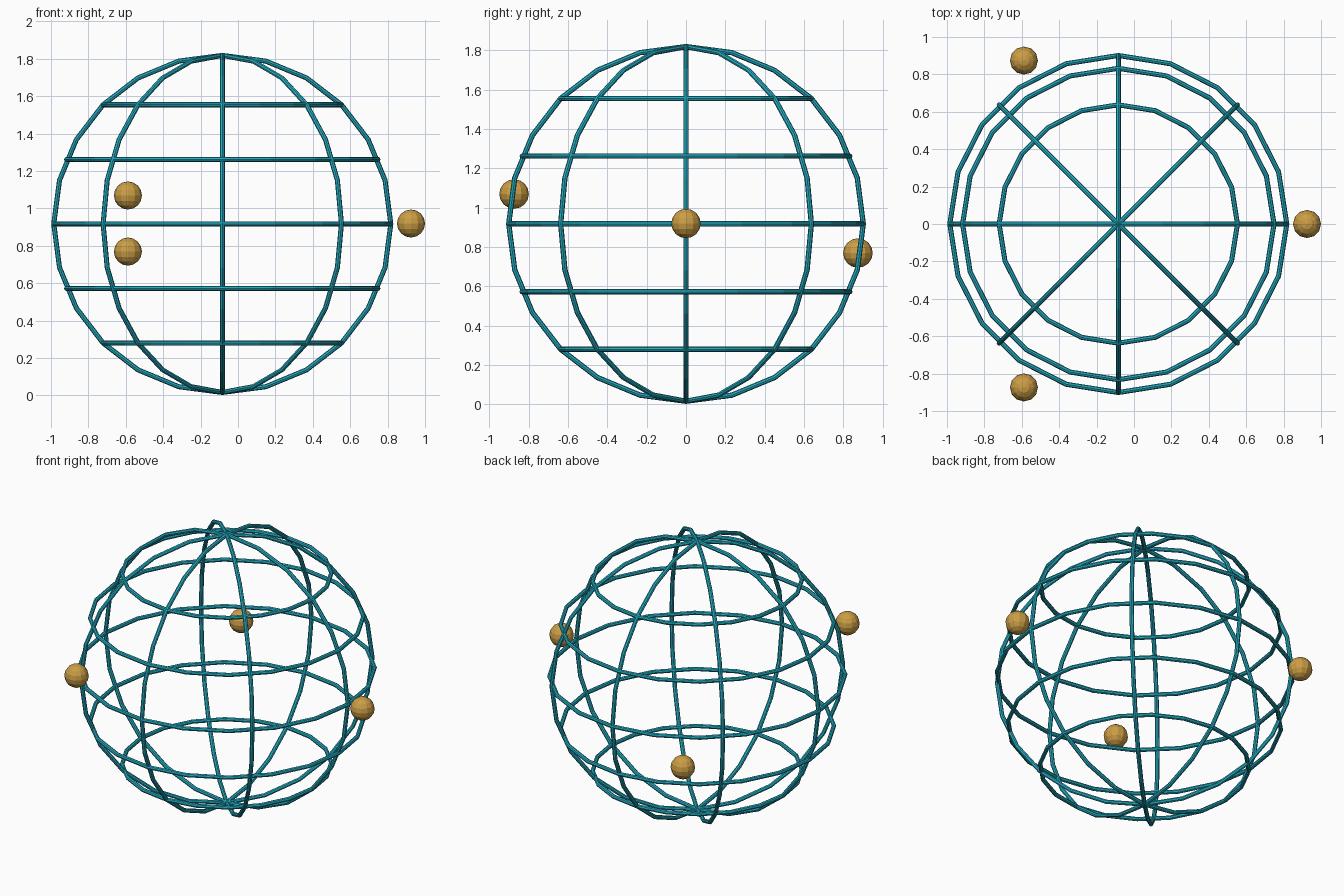
import bpy
import math

if "Cube" in bpy.data.objects:
    bpy.data.objects.remove(bpy.data.objects["Cube"])

CX, CZ = -0.084, 0.917     # globe centre
R, TUBE = 0.901, 0.0135    # globe radius, wire radius
ORBIT, BALL = 1.009, 0.075 # distance and radius of the small balls


def material(name, rgb):
    m = bpy.data.materials.new(name)
    m.diffuse_color = (*rgb, 1.0)
    m.use_nodes = True
    m.node_tree.nodes["Principled BSDF"].inputs["Base Color"].default_value = m.diffuse_color
    return m


teal = material("teal", (0.018, 0.41, 0.53))
gold = material("gold", (0.60, 0.34, 0.06))


def finish(name, mat):
    ob = bpy.context.object
    ob.name = name
    ob.data.materials.append(mat)
    return ob


def hoop(name, radius, z, segments, rotation=(0, 0, 0)):
    bpy.ops.mesh.primitive_torus_add(
        major_segments=segments, minor_segments=8,
        major_radius=radius, minor_radius=TUBE,
        location=(CX, 0, z), rotation=rotation)
    return finish(name, teal)


# upright hoops through both poles
for i in range(4):
    hoop(f"meridian_hoop_{i + 1}", R, CZ, 24,
         (math.pi / 2, 0, i * math.pi / 4))

# level hoops at even latitudes
for i, lat in enumerate((-45, -22.5, 0, 22.5, 45)):
    a = math.radians(lat)
    hoop(f"latitude_hoop_{i + 1}", R * math.cos(a), CZ + R * math.sin(a), 20)

# three small balls around the globe, at stepped heights
for i, dz in enumerate((0.0, -0.15, 0.15)):
    a = i * math.tau / 3
    bpy.ops.mesh.primitive_uv_sphere_add(
        segments=12, ring_count=8, radius=BALL,
        location=(CX + ORBIT * math.cos(a), ORBIT * math.sin(a), CZ + 0.002 + dz))
    finish(f"orbiting_ball_{i + 1}", gold)
